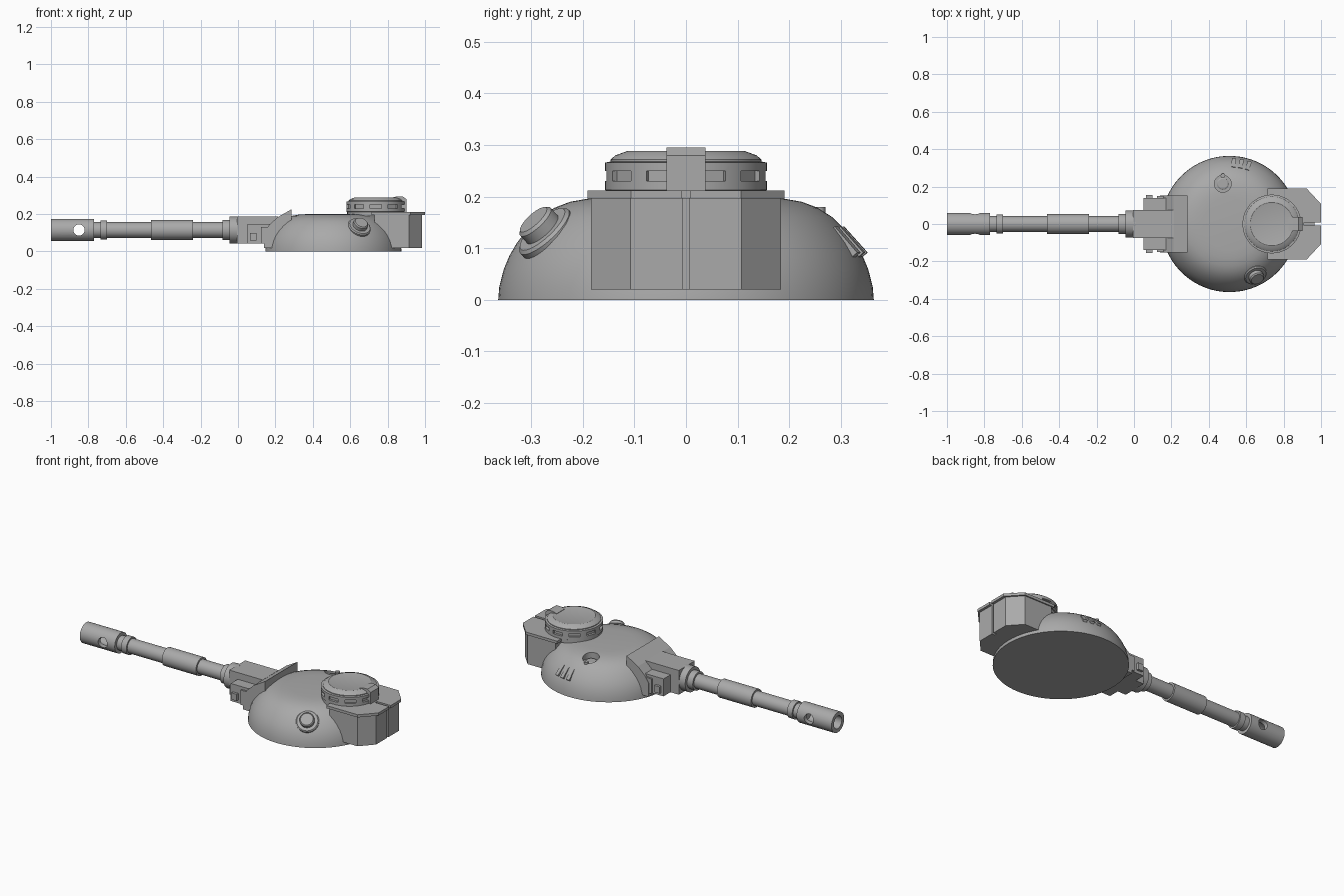
import bpy, bmesh, math
from mathutils import Matrix, Vector

cube = bpy.data.objects.get("Cube")
if cube:
    bpy.data.objects.remove(cube)

grey = bpy.data.materials.new("armour_grey")
grey.use_nodes = True
GREY = (0.4, 0.4, 0.4, 1)
grey.diffuse_color = GREY
grey.node_tree.nodes["Principled BSDF"].inputs["Base Color"].default_value = GREY


def finish(name, bm, matrix=None):
    """Turn a bmesh into a named, coloured object."""
    bmesh.ops.remove_doubles(bm, verts=bm.verts, dist=1e-5)
    bmesh.ops.recalc_face_normals(bm, faces=bm.faces)
    if matrix:
        bm.transform(matrix)
    mesh = bpy.data.meshes.new(name)
    bm.to_mesh(mesh)
    bm.free()
    mesh.materials.append(grey)
    ob = bpy.data.objects.new(name, mesh)
    bpy.context.collection.objects.link(ob)
    return ob


def lathe(name, profile, matrix=None, n=48):
    """Spin (radius, height) points about z; both ends are capped."""
    bm = bmesh.new()
    rings = [[bm.verts.new((r * math.cos(math.tau * i / n), r * math.sin(math.tau * i / n), h))
              for i in range(n)] for r, h in profile]
    for a, b in zip(rings, rings[1:]):
        for i in range(n):
            j = (i + 1) % n
            bm.faces.new((a[i], a[j], b[j], b[i]))
    bm.faces.new(rings[0])
    bm.faces.new(rings[-1])
    return finish(name, bm, matrix)


def add_prism(bm, points, lo, hi, place):
    a = [bm.verts.new(place(u, v, lo)) for u, v in points]
    b = [bm.verts.new(place(u, v, hi)) for u, v in points]
    bm.faces.new(a)
    bm.faces.new(b)
    for i in range(len(a)):
        j = (i + 1) % len(a)
        bm.faces.new((a[i], a[j], b[j], b[i]))


def plan(name, points, lo, hi):
    """Prism from an outline seen from above."""
    bm = bmesh.new()
    add_prism(bm, points, lo, hi, lambda u, v, w: (u, v, w))
    return finish(name, bm)


def side(name, points, lo, hi):
    """Prism from an outline seen from the side."""
    bm = bmesh.new()
    add_prism(bm, points, lo, hi, lambda u, v, w: (u, w, v))
    return finish(name, bm)


def box(name, x, y, z, matrix=None):
    bm = bmesh.new()
    add_prism(bm, [(x[0], y[0]), (x[1], y[0]), (x[1], y[1]), (x[0], y[1])],
              z[0], z[1], lambda u, v, w: (u, v, w))
    return finish(name, bm, matrix)


def cut(ob, cutter):
    cutter.hide_render = True
    mod = ob.modifiers.new("cut", "BOOLEAN")
    mod.operation = "DIFFERENCE"
    mod.solver = "EXACT"
    mod.object = cutter
    bpy.context.view_layer.objects.active = ob
    bpy.ops.object.modifier_apply(modifier=mod.name)
    bpy.data.objects.remove(cutter)


def aim(location, direction):
    turn = Vector(direction).to_track_quat("Z", "Y").to_matrix().to_4x4()
    return Matrix.Translation(location) @ turn


smooth = []
DOME = Matrix.Translation((0.51, 0, 0))

# Domed turret with a round recess
dome = lathe("turret_dome", [(.364, 0), (.362, .025), (.353, .06), (.342, .086), (.328, .11),
                             (.308, .136), (.284, .16), (.256, .178), (.225, .19),
                             (.185, .197), (.14, .2)], DOME, 96)
RECESS = (.475, .215)
cut(dome, lathe("recess_cutter", [(.045, .16), (.045, .3)],
                Matrix.Translation((*RECESS, 0))))
smooth.append(dome)
smooth.append(lathe("recess_plug", [(.032, .15), (.032, .168), (.026, .172)],
                    Matrix.Translation((*RECESS, 0))))
smooth.append(lathe("recess_pin", [(.012, .15), (.012, .18)],
                    Matrix.Translation((RECESS[0], .258, 0)), 24))

# Tilted stepped port on the right flank
smooth.append(lathe("side_port", [(.063, -.05), (.063, .015), (.057, .021), (.04, .021),
                                  (.04, .042), (.034, .048)],
                    aim((.645, -.265, .122), (.31, -.64, .7))))

# Three vent strips on the left flank
for k, degrees in enumerate((72, 79, 86)):
    turn = Matrix.Rotation(math.radians(degrees), 4, "Z")
    slope = Matrix.Translation((.325, 0, .113)) @ Matrix.Rotation(math.radians(48), 4, "Y")
    box(f"vent_strip_{k + 1}", (-.034, .034), (-.011, .011), (-.015, .006), DOME @ turn @ slope)

# Split rear bustle and its overhanging cover
for label, s in (("left", 1), ("right", -1)):
    plan(f"bustle_{label}", [(.73, s * .007), (.985, s * .007), (.985, s * .108),
                             (.915, s * .184), (.73, s * .184)], .02, .197)
    plan(f"bustle_cover_{label}", [(.715, 0), (.91, 0), (.91, s * .008), (1, s * .008),
                                   (1, s * .107), (.922, s * .191), (.715, s * .191)], .196, .212)
box("bustle_spine", (.73, .965), (-.008, .008), (.02, .196))

# Commander's cupola with vision slots
CUPOLA = Matrix.Translation((.737, 0, 0))
cupola = lathe("cupola_ring", [(.153, .19), (.153, .211), (.157, .213), (.157, .266),
                               (.146, .268)], CUPOLA, 64)
for k in range(10):
    turn = Matrix.Rotation(math.tau * (k + .5) / 10, 4, "Z")
    cut(cupola, box("slot_cutter", (.143, .2), (-.03, .03), (.23, .25), CUPOLA @ turn))
smooth.append(cupola)
smooth.append(lathe("cupola_hatch", [(.146, .26), (.146, .272), (.137, .28), (.115, .288),
                                     (.108, .286)], CUPOLA, 64))
side("hatch_hinge", [(.825, .25), (.825, .288), (.85, .295), (.88, .295),
                     (.9, .28), (.9, .205), (.86, .205)], -.038, .038)

# Gun mount: sloped shield, central housing and side blocks
side("mount_shield", [(.14, .02), (.14, .1), (.165, .14), (.21, .182), (.285, .225),
                      (.285, .15), (.25, .02)], -.152, .152)
box("gun_housing", (-.005, .215), (-.075, .075), (.042, .186))
for label, s in (("left", 1), ("right", -1)):
    box(f"side_block_{label}", (.05, .17), sorted((s * .07, s * .14)), (.042, .146))
    box(f"side_plate_front_{label}", (.065, .1), sorted((s * .13, s * .155)), (.06, .1))
    box(f"side_plate_rear_{label}", (.122, .17), sorted((s * .13, s * .15)), (.042, .13))

# Barrel, revolved along the length of the gun
GUN = aim((0, 0, .115), (-1, 0, 0))
smooth.append(lathe("barrel", [(.072, -.01), (.072, .045), (.054, .045), (.054, .082), (.042, .082),
                               (.042, .24), (.053, .24), (.053, .465), (.042, .465), (.042, .7),
                               (.051, .7), (.051, .735), (.042, .735), (.042, .79)], GUN))
muzzle = lathe("muzzle_brake", [(.06, .77), (.06, 1)], GUN)
cut(muzzle, lathe("bore_cutter", [(.037, .8), (.037, 1.1)], GUN))
cut(muzzle, lathe("port_cutter", [(.03, -.1), (.03, .1)], aim((-.85, 0, .115), (0, 1, 0)), 32))
smooth.append(muzzle)

# Smooth shading on round parts, keeping creases sharp
bpy.ops.object.select_all(action="DESELECT")
for ob in smooth:
    ob.select_set(True)
bpy.context.view_layer.objects.active = dome
bpy.ops.object.shade_smooth_by_angle(angle=math.radians(30))
